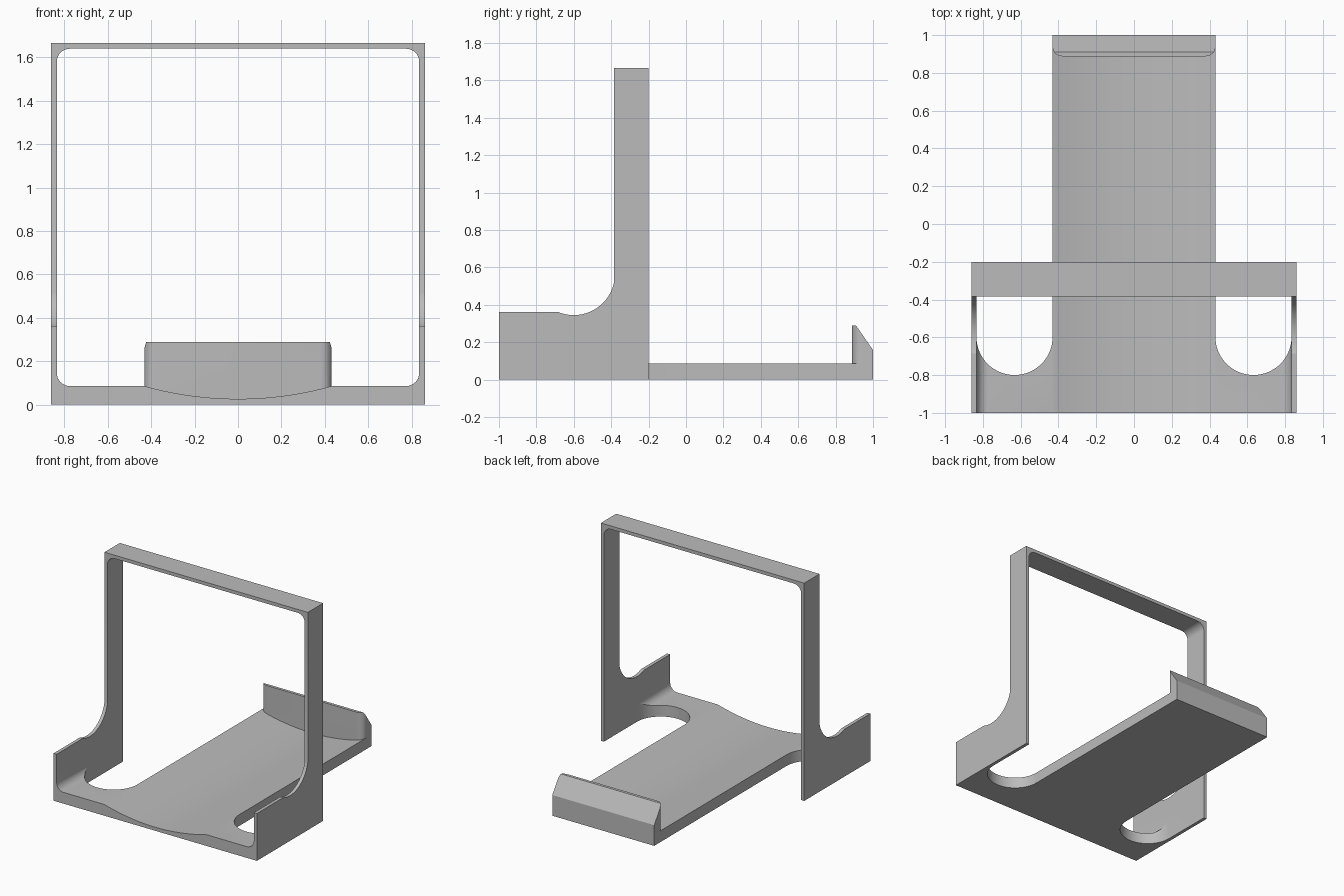
import bpy, bmesh
from math import sin, cos, pi, radians, sqrt, asin, atan2
from mathutils import Vector

if "Cube" in bpy.data.objects:
    bpy.data.objects.remove(bpy.data.objects["Cube"])

grey = bpy.data.materials.new("plain grey")
grey.use_nodes = True
grey.diffuse_color = (0.5, 0.5, 0.5, 1)
grey.node_tree.nodes["Principled BSDF"].inputs["Base Color"].default_value = (0.5, 0.5, 0.5, 1)

W, H = 0.86, 1.665          # half width and height of the hoop
FRONT, BACK = -1.0, -0.2    # depth range of the base walls
POST = -0.385               # front face of the posts
FLOOR, WALL = 0.086, 0.026  # floor and wall thickness
HALF = 0.431                # half width of the tray


def arc(cx, cy, r, a0, a1, n):
    return [(cx + r * cos(a0 + (a1 - a0) * i / n), cy + r * sin(a0 + (a1 - a0) * i / n))
            for i in range(n + 1)]


def prism(name, pts, axis, lo, hi):
    """Extrude a closed 2D outline along one axis."""
    place = {"x": lambda u, v: (lo, u, v),
             "y": lambda u, v: (u, lo, v),
             "z": lambda u, v: (u, v, lo)}[axis]
    bm = bmesh.new()
    face = bm.faces.new([bm.verts.new(place(u, v)) for u, v in pts])
    new = bmesh.ops.extrude_face_region(bm, geom=[face])["geom"]
    step = Vector([(hi - lo) * (a == axis) for a in "xyz"])
    bmesh.ops.translate(bm, vec=step, verts=[e for e in new if isinstance(e, bmesh.types.BMVert)])
    bmesh.ops.recalc_face_normals(bm, faces=bm.faces)
    mesh = bpy.data.meshes.new(name)
    bm.to_mesh(mesh)
    bm.free()
    mesh.materials.append(grey)
    obj = bpy.data.objects.new(name, mesh)
    bpy.context.collection.objects.link(obj)
    return obj


def rect(u0, u1, v0, v1):
    return [(u0, v0), (u1, v0), (u1, v1), (u0, v1)]


def combine(target, other, operation):
    """Apply a boolean and discard the helper."""
    other.hide_render = True
    mod = target.modifiers.new("combine", "BOOLEAN")
    mod.operation, mod.solver, mod.object = operation, "EXACT", other
    bpy.context.view_layer.objects.active = target
    bpy.ops.object.modifier_apply(modifier=mod.name)
    bpy.data.objects.remove(other)


# Solid block for base, walls and hoop
stand = prism("hoop_stand", rect(-W, W, 0, H), "y", FRONT, BACK)

# Rounded opening through the hoop
r, wi = 0.06, W - WALL
top = H - WALL
opening = (arc(wi - r, FLOOR + r, r, -pi / 2, 0, 8) + arc(wi - r, top - r, r, 0, pi / 2, 8)
           + arc(r - wi, top - r, r, pi / 2, pi, 8) + arc(r - wi, FLOOR + r, r, pi, 1.5 * pi, 8))
combine(stand, prism("opening", opening, "y", -1.2, 0), "DIFFERENCE")

# Low front walls with a scoop running up into the posts
cy, cz, sr = -0.6, 0.565, 0.22
wall_top = 0.362
start = atan2(wall_top - cz, -sqrt(sr ** 2 - (wall_top - cz) ** 2))
end = -asin((cz - 0.52) / sr)
scoop = [(-1.2, wall_top)] + arc(cy, cz, sr, start, end, 24) + [(POST, 1.8), (-1.2, 1.8)]
combine(stand, prism("wall_trim", scoop, "x", -1, 1), "DIFFERENCE")

# Round ended slots beside the tray, open at the back
mid, sl = (HALF + wi) / 2, (wi - HALF) / 2
for side in (-1, 1):
    slot = arc(side * mid, -0.598, sl, pi, 2 * pi, 32) + [(side * mid + sl, 0), (side * mid - sl, 0)]
    combine(stand, prism("slot", slot, "z", -0.1, 0.3), "DIFFERENCE")

# Long tray reaching backwards
combine(stand, prism("tray", rect(-HALF, HALF, 0, FLOOR), "y", BACK - 0.1, 1), "UNION")

# Shallow trough along the full length
sag = FLOOR - 0.027
R = (HALF ** 2 + sag ** 2) / (2 * sag)
a = asin(0.5 / R)
trough = arc(0, 0.027 + R, R, -pi / 2 - a, -pi / 2 + a, 32) + [(0.5, 0.2), (-0.5, 0.2)]
combine(stand, prism("trough", trough, "y", -1.2, 1.2), "DIFFERENCE")

# Back lip with rounded inner corners and a sloping rear
lip_y, lr, lip_z = 0.888, 0.05, 0.288
outline = ([(HALF, 1), (-HALF, 1)] + arc(lr - HALF, lip_y + lr, lr, pi, 1.5 * pi, 8)
           + arc(HALF - lr, lip_y + lr, lr, -pi / 2, 0, 8))
lip = prism("lip", outline, "z", 0.01, lip_z)
slope = [(0.91, lip_z), (1, 0.158), (1.1, 0.0136), (1.1, 0.4), (0.91, 0.4)]
combine(lip, prism("slope", slope, "x", -1, 1), "DIFFERENCE")
combine(stand, lip, "UNION")

# Smooth the curves, keep the edges crisp
bpy.ops.object.select_all(action="DESELECT")
stand.select_set(True)
bpy.context.view_layer.objects.active = stand
bpy.ops.object.shade_smooth_by_angle(angle=radians(20))
